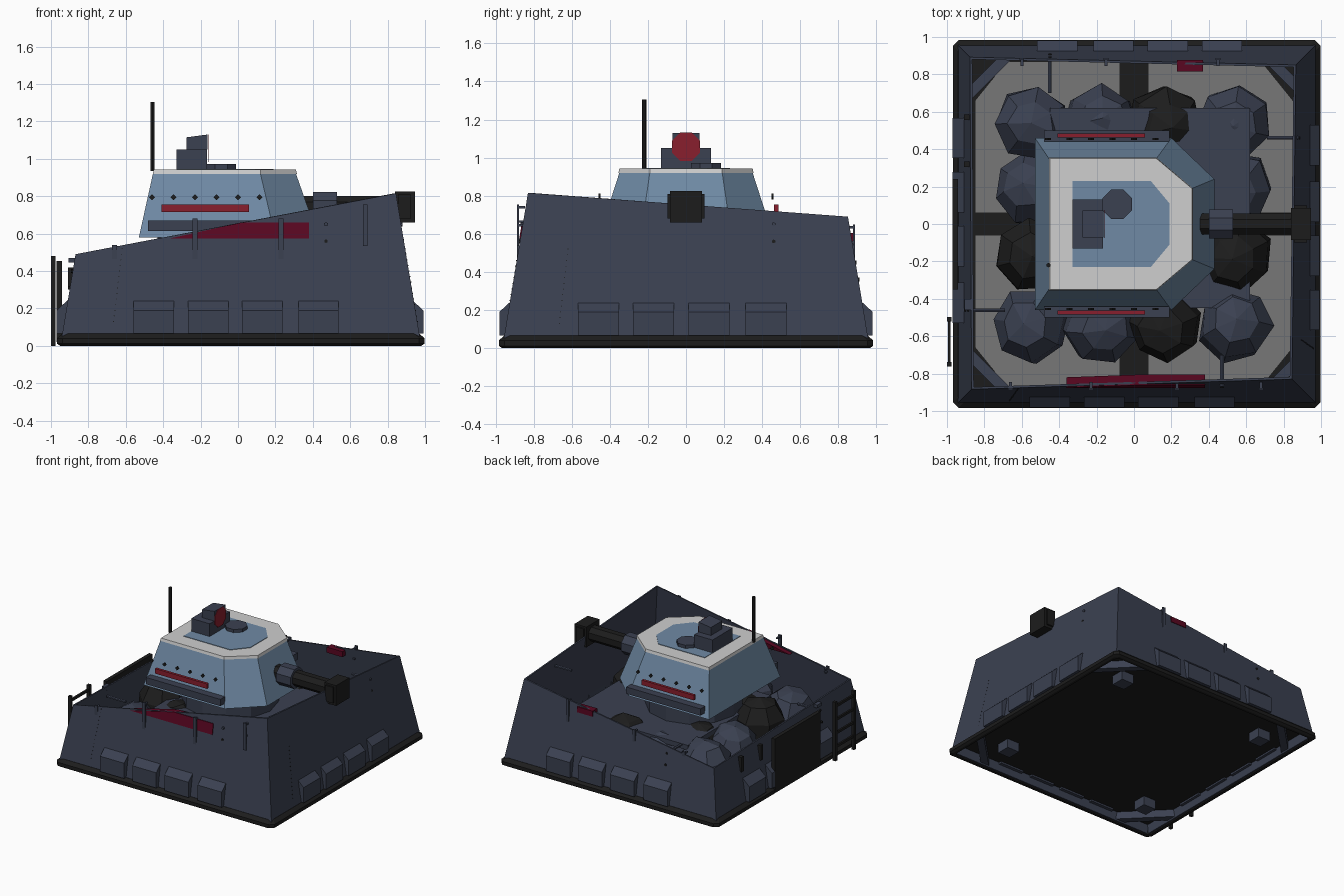
import bpy, bmesh, math, random
from mathutils import Matrix, Vector

random.seed(4)
if "Cube" in bpy.data.objects:
    bpy.data.objects.remove(bpy.data.objects["Cube"])


def material(name, r, g, b):
    m = bpy.data.materials.new(name)
    m.use_nodes = True
    m.diffuse_color = (r, g, b, 1)
    m.node_tree.nodes["Principled BSDF"].inputs["Base Color"].default_value = (r, g, b, 1)
    return m


SLATE = material("slate", .043, .052, .082)
BLUE = material("steel blue", .16, .255, .375)
PALE = material("pale grey", .62, .62, .62)
GREY = material("floor grey", .185, .185, .185)
BLACK = material("charcoal", .012, .012, .012)
RED = material("red", .25, .013, .026)
DEEP_RED = material("deep red", .1, .002, .015)
CX = .015  # centre of the hull along x


def finish(name, bm, mat):
    bmesh.ops.recalc_face_normals(bm, faces=bm.faces)
    mesh = bpy.data.meshes.new(name)
    bm.to_mesh(mesh)
    bm.free()
    mesh.materials.append(mat)
    ob = bpy.data.objects.new(name, mesh)
    bpy.context.collection.objects.link(ob)
    return ob


def box(name, mat, x, y, z):
    """Box from three (low, high) ranges."""
    bm = bmesh.new()
    size = [b - a for a, b in (x, y, z)]
    mid = [(a + b) / 2 for a, b in (x, y, z)]
    bmesh.ops.create_cube(bm, size=1, matrix=Matrix.Translation(mid) @ Matrix.Diagonal((*size, 1)))
    return finish(name, bm, mat)


def rod(name, mat, start, end, r, sides=8, spin=0):
    bm = bmesh.new()
    a, b = Vector(start), Vector(end)
    turn = (b - a).to_track_quat('Z', 'Y').to_matrix().to_4x4()
    bmesh.ops.create_cone(bm, cap_ends=True, segments=sides, radius1=r, radius2=r, depth=(b - a).length,
                          matrix=Matrix.Translation((a + b) / 2) @ turn @ Matrix.Rotation(spin, 4, 'Z'))
    return finish(name, bm, mat)


def loft(name, mat, rings, closed=False):
    """Skin a list of point rings, capped or joined end to end."""
    bm = bmesh.new()
    loops = [[bm.verts.new(p) for p in ring] for ring in rings]
    pairs = list(zip(loops, loops[1:])) + ([(loops[-1], loops[0])] if closed else [])
    for a, b in pairs:
        for i in range(len(a)):
            j = (i + 1) % len(a)
            bm.faces.new((a[i], a[j], b[j], b[i]))
    if not closed:
        bm.faces.new(loops[0])
        bm.faces.new(loops[-1])
    return finish(name, bm, mat)


def boulder(mat, x, y, z, r):
    """Faceted rock that never reaches below the floor."""
    bm = bmesh.new()
    bmesh.ops.create_uvsphere(bm, u_segments=7, v_segments=5, radius=r)
    for v in bm.verts:
        v.co *= random.uniform(.97, 1.1)
    spin = Matrix.Rotation(random.uniform(0, 3), 4, 'Z') @ Matrix.Rotation(random.uniform(-.25, .25), 4, 'X')
    bm.transform(Matrix.Translation((x, y, z)) @ spin)
    for v in bm.verts:
        v.co.z = max(v.co.z, .11)
    finish("boulder", bm, mat)


def half(z):
    """Half width of the leaning hull at a height."""
    return .955 - (z - .06) * .166


CORNERS = [(-1, -1), (1, -1), (1, 1), (-1, 1)]
RIM = [.49, .815, .69, .44]


def square(heights, inset=0):
    return [(CX + sx * (half(z) - inset), sy * (half(z) - inset), z)
            for (sx, sy), z in zip(CORNERS, heights)]


def clipped_square(h, z, cut=.03):
    points = []
    for sx, sy in CORNERS:
        pair = [(CX + sx * h, sy * (h - cut), z), (CX + sx * (h - cut), sy * h, z)]
        points += pair if sx * sy > 0 else pair[::-1]
    return points


# Hull walls with a slanting rim, base lip and raised bottom plate
low = [.01] * 4
loft("hull_walls", SLATE, [square(low), square(RIM), square(RIM, .012), square(low, .03)], closed=True)
loft("base_lip", BLACK, [clipped_square(.965, 0), clipped_square(.983, .012), clipped_square(.983, .04),
                         clipped_square(.955, .065), clipped_square(.945, .065), clipped_square(.945, 0)],
     closed=True)
box("bottom_plate", BLACK, (-.92, .95), (-.935, .935), (.08, .1))

# Four floor slabs with clipped corners, gussets and feet
for sx, sy in CORNERS:
    outline = [(.075, .06), (.85, .06), (.85, .66), (.68, .87), (.075, .87)]
    loft("floor_slab", GREY, [[(sx * x, sy * y, z) for x, y in outline] for z in (.1, .13)])
    brace = [(.93, .62), (.93, .7), (.7, .93), (.62, .93)]
    loft("corner_brace", SLATE, [[(CX + sx * x, sy * y, z) for x, y in brace] for z in (.02, .16)])
    box("foot", SLATE, (sx * .665 - .055, sx * .665 + .055), (sy * .665 - .055, sy * .665 + .055), (.005, .085))

# Storage pods, bars and rivets, repeated around the hull
profile = [(.9, .065), (.98, .065), (.98, .19), (.915, .25)]
for side in range(4):
    turn = Matrix.Translation((CX * .7, 0, 0)) @ Matrix.Rotation(side * math.pi / 2, 4, 'Z')
    for mid in (-.46, -.17, .12, .42):
        loft("storage_pod", SLATE, [[turn @ Vector((mid + w, -d, z)) for d, z in profile]
                                    for w in (-.108, .108)])
    z = (.65, .65, .45, .4)[side]
    bar = rod("wall_bar", SLATE, (.46, -.87, z), (.46, -.7, z), .011, 6)
    bar.matrix_world = turn
    for dz in (0, -.09):
        out = half(z + dz)
        rivet = rod("rivet", BLACK, (.46, -out - .006, z + dz), (.46, -out + .01, z + dz), .01, 6)
        rivet.matrix_world = turn

# Slim posts held off the front and back walls
for s, posts in ((-1, ((-.66, .54), (-.23, .68), (.23, .68), (.68, .755))),
                 (1, ((-.6, .5), (-.15, .56), (.45, .65)))):
    for x, top in posts:
        bottom = max(top - .22, .46) if s < 0 else top - .19
        box("wall_post", SLATE, (x - .013, x + .013), sorted((s * .878, s * .888)), (bottom, top))
        for z in (top - .015, (top + bottom) / 2):
            box("post_standoff", SLATE, (x - .008, x + .008), sorted((s * .845, s * .88)), (z - .006, z + .006))
for i in range(14):
    z = .13 + i * .03
    x = -.665 + i * .0035
    rod("seam_rivet", BLACK, (x, -half(z) - .003, z), (x, -half(z) + .01, z), .003, 5)
    rod("seam_rivet", BLACK, (CX + half(z) + .003, x, z), (CX + half(z) - .01, x, z), .003, 5)

# Red markings near the rim
mark = [(-.36, .575), (.38, .575), (.38, .66), (.02, .66)]
loft("front_marking", DEEP_RED, [[(x, -half(z) - d, z) for x, z in mark] for d in (-.05, .006)])
box("back_marking", DEEP_RED, (.23, .37), (.815, .877), (.56, .605))

# Door, ladder and posts on the low side
box("door", BLACK, (-.97, -.94), (-.35, .24), (.02, .455))
for y in (-.51, -.75):
    box("ladder_rail", BLACK, (-1, -.975), (y - .012, y + .012), (0, .48))
for i in range(4):
    box("ladder_rung", BLACK, (-.995, -.98), (-.75, -.51), (.1 + i * .11, .12 + i * .11))
for y in (.57, .32):
    box("side_post", BLACK, (-.91, -.88), (y - .015, y + .015), (.3, .42))
box("side_bracket", SLATE, (-.905, -.86), (-.46, -.4), (.445, .47))

# Inner deck, turret plinth and packed boulders, higher along the front
box("deck", SLATE, (-.45, .62), (-.45, .62), (.37, .41))
rod("turret_plinth", SLATE, (-.07, 0, .1), (-.07, 0, .6), .36, 12)
DARK = {(2, 0), (2, 3), (0, 1), (3, 1)}
for i, x in enumerate((-.55, -.18, .17, .54)):
    for j, y in enumerate((-.54, -.17, .19, .54)):
        if i in (1, 2) and j in (1, 2):
            continue
        dark = (i, j) in DARK
        height = (.29, .27, .2, .21)[j] + (.04 if dark or i == 0 else 0) - (.08 if i == j == 0 else 0)
        boulder(BLACK if dark else SLATE, x, y, height, .2)
for y in (-.28, .28):
    boulder(BLACK, -.34, y, .28, .155)


# Turret body with clipped nose, pale roof edge and blue roof panel
def nose(back, side, shoulder, front, cheek, z):
    return [(back, -side, z), (shoulder, -side, z), (front, -cheek, z),
            (front, cheek, z), (shoulder, side, z), (back, side, z)]


loft("turret_body", BLUE, [nose(-.53, .46, .2, .43, .24, .58), nose(-.455, .35, .12, .31, .19, .92)])
loft("roof_edge", PALE, [nose(-.455, .355, .12, .315, .19, .92), nose(-.45, .35, .12, .31, .19, .942)])
loft("roof_panel", BLUE, [nose(-.33, .23, .09, .19, .11, z) for z in (.93, .946)])

# Stripes, rails and studs standing off both turret flanks
for s in (-1, 1):
    box("turret_stripe", RED, (-.41, .06), sorted((s * .463, s * .485)), (.715, .755))
    box("turret_rail", SLATE, (-.48, .19), sorted((s * .44, s * .5)), (.615, .67))
    for i in range(6):
        x = -.46 + i * .115
        rod("turret_stud", BLACK, (x, s * .448, .795), (x, s * .46, .795), .016, 4)

# Gun
rod("gun_collar", SLATE, (.4, 0, .745), (.53, 0, .745), .085, 8, math.pi / 8)
rod("gun_barrel", BLACK, (.3, 0, .745), (.86, 0, .745), .062, 8, math.pi / 8)
box("gun_muzzle", BLACK, (.84, .945), (-.085, .085), (.66, .825))
box("muzzle_collar", BLACK, (.855, .925), (-.098, .098), (.68, .81))

# Roof fittings: sight, lens, hatch and aerial
box("sight_base", SLATE, (-.33, -.165), (-.13, .13), (.94, 1.05))
sight = [(-.275, 1.05), (-.162, 1.05), (-.162, 1.13), (-.275, 1.115)]
loft("sight_head", SLATE, [[(x, y, z) for x, z in sight] for y in (-.072, .072)])
rod("sight_lens", RED, (-.161, 0, 1.057), (-.158, 0, 1.057), .08, 8, math.pi / 8)
rod("hatch", SLATE, (-.09, .105, .94), (-.09, .105, .972), .085, 8, math.pi / 8)
rod("aerial", BLACK, (-.457, -.22, .935), (-.457, -.22, 1.305), .012, 6)
